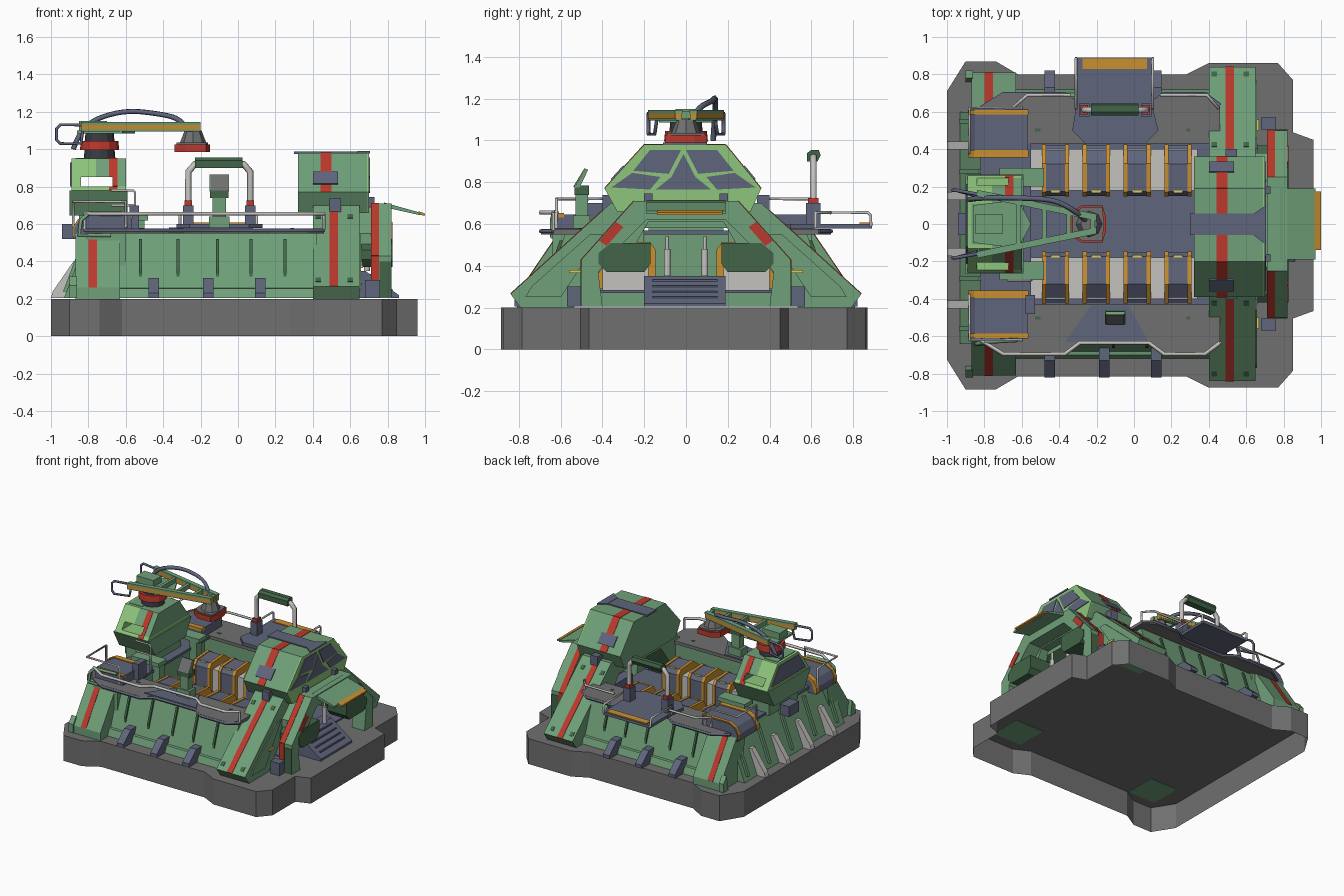
import bpy, bmesh, math
from mathutils import Vector

cube = bpy.data.objects.get("Cube")
if cube:
    bpy.data.objects.remove(cube, do_unlink=True)


def material(name, r, g, b):
    m = bpy.data.materials.new(name)
    m.use_nodes = True
    m.diffuse_color = (r, g, b, 1)
    m.node_tree.nodes["Principled BSDF"].inputs["Base Color"].default_value = (r, g, b, 1)
    return m


GREEN = material("hull green", .16, .35, .19)
LIME = material("light green", .27, .56, .2)
MOSS = material("dark green", .055, .13, .065)
BLUE = material("slate blue", .115, .13, .2)
RED = material("stripe red", .5, .04, .025)
ORANGE = material("trim orange", .6, .28, .03)
YELLOW = material("lamp yellow", .75, .6, .1)
GREY = material("base grey", .16, .16, .16)
PALE = material("pale grey", .55, .54, .52)
DARK = material("dark grey", .04, .045, .055)


def finish(name, bm, mat):
    bmesh.ops.recalc_face_normals(bm, faces=bm.faces)
    me = bpy.data.meshes.new(name)
    bm.to_mesh(me)
    bm.free()
    me.materials.append(mat)
    ob = bpy.data.objects.new(name, me)
    bpy.context.collection.objects.link(ob)
    return ob


def prism(name, pts, axis, lo, hi, mat, open_low=False):
    """Extrude a flat profile along one axis."""
    bm = bmesh.new()
    place = {"x": lambda p, t: (t, p[0], p[1]), "y": lambda p, t: (p[0], t, p[1]),
             "z": lambda p, t: (p[0], p[1], t)}[axis]
    a, b = ([bm.verts.new(place(p, t)) for p in pts] for t in (lo, hi))
    if not open_low:
        bm.faces.new(a)
    bm.faces.new(b)
    for i in range(len(pts)):
        j = (i + 1) % len(pts)
        bm.faces.new((a[i], a[j], b[j], b[i]))
    return finish(name, bm, mat)


def box(name, x0, x1, y0, y1, z0, z1, mat):
    return prism(name, [(x0, y0), (x1, y0), (x1, y1), (x0, y1)], "z", z0, z1, mat)


def cone(name, x, y, z0, z1, r0, r1, mat, sides=12):
    bm = bmesh.new()
    bmesh.ops.create_cone(bm, cap_ends=True, segments=sides, radius1=r0, radius2=r1, depth=z1 - z0)
    bmesh.ops.translate(bm, verts=bm.verts, vec=(x, y, (z0 + z1) / 2))
    return finish(name, bm, mat)


def pipe(name, pts, r, mat, kind="POLY"):
    cu = bpy.data.curves.new(name, "CURVE")
    cu.dimensions, cu.bevel_depth, cu.bevel_resolution, cu.use_fill_caps = "3D", r, 1, True
    sp = cu.splines.new(kind)
    sp.points.add(len(pts) - 1)
    for p, co in zip(sp.points, pts):
        p.co = (*co, 1)
    if kind == "NURBS":
        sp.use_endpoint_u, sp.order_u = True, 3
    tmp = bpy.data.objects.new(name, cu)
    me = bpy.data.meshes.new_from_object(tmp)
    bpy.data.objects.remove(tmp)
    me.materials.clear()
    me.materials.append(mat)
    me.shade_smooth()
    ob = bpy.data.objects.new(name, me)
    bpy.context.collection.objects.link(ob)
    return ob


def strip(name, p, q, x0, x1, mat, t=.003):
    """Thin painted plate lying on a slope in the yz plane, on its upper side."""
    p, q = Vector(p), Vector(q)
    d = (q - p).normalized()
    n = Vector((-d.y, d.x))
    n = (n if n.y > 0 else -n) * t
    return prism(name, [p, q, q + n, p + n], "x", x0, x1, mat)


# Open-bottomed base slab
half = [(-1, .71), (-.9, .87), (-.74, .87), (-.62, .8), (.28, .8), (.4, .86), (.77, .86),
        (.85, .77), (.85, .49), (.96, .45)]
prism("base_slab", half + [(x, -y - .015) for x, y in reversed(half)], "z", 0, .2, GREY, open_low=True)

# Hull trough, cargo floor and rear end wall
prism("hull", [(-.7, .204), (-.58, .55), (-.44, .55), (-.44, .27), (.44, .27), (.44, .55), (.58, .55),
               (.7, .204)], "x", -.65, .42, GREEN)
box("cargo_floor", -.6, .66, -.43, .43, .27, .285, BLUE)
prism("end_wall", [(-.93, .204), (-.8, .55), (-.6, .55), (-.6, .204)], "y", -.64, .6, GREEN)
box("end_wall_deck", -.82, -.55, -.5, .5, .55, .57, BLUE)
for y in (-.43, -.15, .15, .42):
    prism("end_fin", [(-1, .204), (-.99, .24), (-.88, .4), (-.85, .4), (-.9, .204)], "y", y - .022, y + .022, PALE)
for y in (-.56, -.29, 0, .28, .55):
    prism("end_rib", [(-.935, .24), (-.83, .52), (-.8, .52), (-.88, .24)], "y", y - .012, y + .012, GREEN)

edge = [(-.82, .62), (-.7, .695), (-.37, .695), (-.29, .635), (.08, .635), (.16, .695), (.38, .695), (.46, .635)]
for s in (1, -1):
    # Walkways with blue patch, trim and handrail
    prism("walkway", [(x, s * y) for x, y in edge] + [(.46, s * .43), (-.55, s * .43), (-.82, s * .55)],
          "z", .55, .575, GREY)
    pipe("walkway_trim", [(x, s * y, .565) for x, y in edge], .01, BLUE)
    for x0, x1 in ((-.53, -.5), (.28, .3)):
        box("deck_notch", x0, x1, s * .495, s * .51, .575, .579, MOSS)
    if s < 0:
        prism("walkway_patch", [(-.37, -.632), (.08, -.632), (-.03, -.435), (-.23, -.435)], "z", .575, .581, BLUE)
        pipe("handrail", [(x, s * y, .655) for x, y in edge], .011, PALE)
        for x, y in (edge[0], edge[-1]):
            pipe("handrail_post", [(x, s * y, .57), (x, s * y, .655)], .008, PALE)
    else:
        for a, b, c in ((-.65, -.57, -.34), (.45, .39, .14)):
            pipe("handrail", [(a, .62, .58), (a, .62, .655), (b, .69, .655), (c, .69, .655)], .009, PALE)
    # Wall slits, skirt and wedge feet
    for x in (-.52, -.32, -.11, .07, .25):
        prism("wall_slit", [(s * .664, .32), (s * .66, .36), (s * .605, .52), (s * .59, .52), (s * .655, .32)],
              "x", x - .008, x + .008, MOSS)
    prism("wall_skirt", [(s * .72, .204), (s * .7, .255), (s * .67, .26), (s * .67, .204)], "x", -.63, .4, GREEN)
    for x in (-.45, -.16, .12):
        prism("wedge_foot", [(s * .82, .204), (s * .82, .23), (s * .73, .31), (s * .64, .31), (s * .66, .204)],
              "x", x - .028, x + .028, BLUE)
    # Cargo rack and containers
    box("cargo_rack", -.55, .34, s * .18, s * .4, .28, .46, PALE)
    for i in range(4):
        x = -.42 + i * .2185
        shape = [(.15, .29), (.15, .47), (.175, .505), (.32, .515), (.42, .44), (.42, .29)]
        prism("container", [(s * y, z) for y, z in shape], "x", x - .062, x + .062, BLUE)
        trim = [(s * (y + (.004 if y > .2 else -.004)), z + (.006 if z > .4 else 0)) for y, z in shape]
        for e in (-1, 1):
            prism("container_trim", trim, "x", x + e * .062 - .011, x + e * .062 + .011, ORANGE)
        box("container_latch", x - .025, x + .025, s * .167, s * .178, .5, .512, YELLOW)

    # Rear corner legs
    prism("rear_leg", [(s * .81, .197), (s * .81, .26), (s * .6, .57), (s * .5, .57), (s * .56, .197)],
          "x", -.87, -.63, GREEN)
    strip("rear_leg_stripe", (s * .81, .26), (s * .6, .57), -.8, -.755, RED)
    prism("rear_leg_cap", [(s * .82, .204), (s * .82, .27), (s * .78, .32), (s * .76, .204)], "x", -.9, -.86, GREEN)
    # Rear lockers with curved outer end and orange edge bands
    lock = [(-.57, .57), (-.57, .645), (-.8, .645), (-.85, .62), (-.88, .57), (-.88, .52), (-.8, .52)]
    prism("locker", lock, "y", s * .36, s * .615, BLUE)
    band = [(-.565, .63), (-.565, .652), (-.802, .652), (-.856, .625), (-.888, .572), (-.888, .53), (-.87, .53),
            (-.84, .61), (-.8, .63)]
    for a, b in ((.355, .395), (.585, .61)):
        prism("locker_band", band, "y", s * a, s * b, ORANGE)
    pipe("locker_rail", [(-.6, s * .62, .58), (-.6, s * .62, .72), (-.88, s * .62, .72), (-.88, s * .38, .72),
                         (-.88, s * .38, .58)], .008, PALE)

    # Main gantry leg stripes, notches, side panels and feet
    strip("gantry_stripe", (s * .84, .265), (s * .36, .7), .49, .535, RED)
    for z in (.29, .63):
        y = .84 - (z - .265) * 1.103
        for x in (.43, .6):
            strip("gantry_notch", (s * y, z), (s * (y - .025), z + .022), x - .015, x + .015, MOSS)
    prism("gantry_panel", [(s * .77, .25), (s * .74, .3), (s * .46, .55), (s * .4, .55), (s * .6, .25)],
          "x", .65, .658, GREEN)
    box("gantry_clip", .49, .55, s * .34, s * .4, .66, .74, BLUE)
    box("blue_foot", .68, .76, s * .505, s * .57, .204, .3, BLUE)
    # Front arch stripes, dark lower panel, pods and jacks
    strip("front_arch_stripe", (s * .5, .43), (s * .25, .71), .712, .755, RED)
    box("front_arch_stripe_lower", .712, .755, s * .499, s * .506, .25, .43, RED)
    box("front_arch_panel", .757, .82, s * .499, s * .504, .21, .4, MOSS)
    prism("front_arch_patch", [(s * .415, .52), (s * .335, .61), (s * .3, .585), (s * .38, .495)],
          "x", .82, .826, RED)
    prism("side_pod", [(s * .17, .41), (s * .2, .37), (s * .38, .37), (s * .42, .41), (s * .42, .46), (s * .36, .51),
                       (s * .17, .51)], "x", .66, .826, MOSS)
    box("pod_lamp", .65, .668, s * .5, s * .56, .365, .38, YELLOW)
    cone("jack", .69, s * .09, .35, .48, .016, .016, PALE)
    cone("jack_rod", .69, s * .09, .48, .54, .008, .008, PALE)

# Main gantry arch, front arch, awning and ramp
prism("main_gantry", [(-.84, .265), (-.36, .7), (.36, .7), (.84, .265), (.79, .197), (.54, .197), (.26, .58),
                      (-.26, .58), (-.54, .197), (-.79, .197)], "x", .4, .65, GREEN)
prism("front_arch", [(-.5, .204), (-.5, .43), (-.25, .71), (.25, .71), (.5, .43), (.5, .204), (.4, .204), (.42, .37),
                     (.34, .47), (.19, .62), (-.19, .62), (-.34, .47), (-.42, .37), (-.4, .204)],
      "x", .71, .82, GREEN)
prism("arch_link", [(-.38, .4), (-.38, .55), (-.23, .69), (.23, .69), (.38, .55), (.38, .4), (.3, .4), (.18, .61),
                    (-.18, .61), (-.3, .4)], "x", .64, .715, GREEN)
prism("awning", [(.78, .715), (.97, .662), (.97, .648), (.78, .69)], "y", -.19, .19, GREEN)
prism("awning_lip", [(.965, .668), (1, .656), (1, .644), (.965, .65)], "y", -.14, .175, ORANGE)
prism("ramp", [(.6, .204), (.6, .35), (.68, .35), (.86, .22), (.86, .204)], "y", -.2, .19, BLUE)
for i in range(4):
    x = .71 + i * .037
    z = .35 - (x - .68) * .722
    box("ramp_cleat", x - .005, x + .005, -.16, .15, z - .02, z + .005, BLUE)

# Command cabin
cab = [(-.33, .66), (-.39, .77), (-.2, .98), (.19, .98), (.36, .77), (.31, .66)]
prism("cabin", cab, "x", .32, .69, GREEN)
prism("cabin_front_frame", cab, "x", .69, .7, LIME)
for p, q in ((cab[1], cab[2]), (cab[2], (-.06, .98)), ((.055, .98), cab[3]), (cab[4], cab[3])):
    strip("cabin_stripe", p, q, .44, .5, RED)
box("cabin_spine", .3, .66, -.06, .055, .975, .988, BLUE)
prism("cabin_spine_flare", [(.64, -.06), (.705, -.11), (.705, .1), (.64, .055)], "z", .978, .99, BLUE)
upper = [(.012, .955), (.16, .955), (.24, .855), (.07, .84)]
lower = [(.345, .775), (.245, .845), (.11, .825), (.16, .765)]
for s in (1, -1):
    for shape in (upper, lower):
        prism("cabin_window", [(s * y - .012, z) for y, z in shape], "x", .698, .705, BLUE)
    box("cabin_clip", .66, .73, s * .16, s * .2, .69, .745, BLUE)
prism("cabin_window", [(-.07, .825), (-.012, .935), (.045, .825), (.12, .765), (-.145, .765)], "x", .698, .705, BLUE)
strip("cabin_vent", (-.354, .81), (-.295, .875), .4, .535, BLUE, .008)
strip("cabin_vent", (.328, .81), (.275, .875), .4, .535, BLUE, .008)

# Crane operator pod with a look-through slot, on its column
box("crane_column", -.85, -.62, -.18, .18, .55, .67, GREEN)
prism("pod_belly", [(-.19, .645), (-.265, .78), (.265, .78), (.19, .645)], "x", -.9, -.59, GREEN)
slot, brow = (.245, .8), (.206, .85)
prism("pod_sill", [(-.26, .78), (-slot[0], .8), (slot[0], .8), (.26, .78)], "x", -.89, -.6, LIME)
for x0, x1, mat in ((-.89, -.76, LIME), (-.76, -.6, GREEN)):
    prism("pod_roof", [(-brow[0], .85), (-.13, .95), (.13, .95), (brow[0], .85)], "x", x0, x1, mat)
for x0, x1, mat in ((-.89, -.84, LIME), (-.67, -.6, GREEN)):
    prism("pod_pillar", [(-slot[0], .8), (-brow[0], .85), (brow[0], .85), (slot[0], .8)], "x", x0, x1, mat)
box("pod_roof_panel", -.87, -.76, -.11, .11, .945, .954, GREEN)
prism("pod_back_window", [(-.21, .8), (-.12, .93), (.12, .93), (.21, .8)], "x", -.897, -.888, BLUE)
for s in (1, -1):
    strip("pod_stripe", (s * .26, .78), (s * slot[0], .8), -.69, -.645, RED)
    strip("pod_stripe", (s * slot[0], .8), (s * brow[0], .85), -.668, -.645, RED)
    strip("pod_stripe", (s * brow[0], .85), (s * .13, .95), -.69, -.645, RED)
box("pod_toolbox", -.94, -.86, -.06, .06, .52, .6, BLUE)

# Slewing ring
cx = -.74
cone("crane_neck", cx, 0, .945, 1, .085, .08, DARK)
cone("crane_ring", cx, 0, .995, 1.045, .105, .1, RED)
cone("crane_collar", cx, 0, 1.04, 1.09, .08, .075, DARK)
prism("crane_turntable", [(-.86, -.1), (-.62, -.13), (-.55, 0), (-.62, .13), (-.86, .1)], "z", 1.085, 1.1, GREEN)
box("crane_counterweight", -.85, -.7, -.05, .05, 1.1, 1.15, GREEN)
for s in (1, -1):
    for z0, z1, w, mat in ((1.095, 1.105, .014, GREEN), (1.105, 1.13, .017, ORANGE), (1.13, 1.145, .018, GREEN)):
        prism("crane_boom", [(-.84, s * (.165 - w)), (-.84, s * (.165 + w)), (-.2, s * (.035 + w)), (-.2, s * (.035 - w))],
              "z", z0, z1, mat)
    pipe("crane_guard", [(-.62, s * .12, 1.13), (-.95, s * .18, 1.13), (-.97, s * .18, 1.11), (-.97, s * .18, 1.05),
                         (-.95, s * .18, 1.03), (-.84, s * .15, 1.03), (-.83, s * .14, 1.1)], .009, BLUE)
for x, w in ((-.62, .12), (-.48, .09), (-.35, .065), (-.22, .04)):
    box("boom_brace", x - .012, x + .012, -w, w, 1.105, 1.14, GREEN)
pipe("crane_hose", [(-.88, .13, 1.0), (-.84, .14, 1.13), (-.62, .14, 1.21), (-.42, .13, 1.19), (-.3, .06, 1.16),
                    (-.26, .02, 1.09)], .014, BLUE, "NURBS")

# Crane lifting head
prism("lift_head", [(-.34, -.06), (-.28, -.1), (-.17, -.1), (-.15, -.04), (-.15, .04), (-.17, .1), (-.28, .1),
                    (-.34, .06)], "z", .985, 1.025, RED)
prism("lift_head_top", [(-.33, -.055), (-.275, -.09), (-.17, -.09), (-.16, 0), (-.17, .09), (-.275, .09), (-.33, .055)],
      "z", 1.025, 1.035, GREY)
cone("lift_head_cone", -.24, 0, 1.035, 1.1, .07, .045, GREY, 8)

# Rear landing platform
prism("platform", [(-.31, .89), (.1, .89), (.1, .62), (.13, .5), (.06, .43), (-.26, .43), (-.33, .5), (-.31, .62)],
      "z", .578, .6, BLUE)
box("platform_edge", -.275, .07, .83, .885, .6, .607, ORANGE)
for x in (-.31, .1):
    pipe("platform_rail", [(x, .62, .59), (x, .62, .655), (x, .87, .655), (x, .885, .64), (x, .885, .59)], .008, PALE)

# Lamp arch on the platform
pipe("lamp_arch", [(-.265, .61, .6), (-.265, .61, .88), (-.23, .61, .92), (.03, .61, .92), (.065, .61, .88),
                   (.065, .61, .6)], .018, PALE)
prism("lamp_bar", [(.58, .9), (.58, .94), (.6, .955), (.635, .955), (.645, .93), (.63, .9)], "x", -.23, .025, MOSS)
for x in (-.265, .065):
    box("lamp_foot", x - .028, x + .028, .575, .645, .6, .7, BLUE)
    box("lamp_foot_band", x - .02, x + .02, .585, .635, .7, .725, RED)

# Front deck console
box("console_foot", -.155, -.045, -.54, -.46, .58, .64, GREEN)
box("console_body", -.135, -.065, -.53, -.47, .64, .75, GREEN)
box("console_head", -.15, -.05, -.535, -.465, .74, .785, MOSS)
prism("console_screen_back", [(-.535, .775), (-.482, .865), (-.468, .86), (-.51, .775)], "x", -.152, -.048, GREEN)
prism("console_screen", [(-.54, .778), (-.487, .865), (-.482, .865), (-.535, .778)], "x", -.147, -.053, GREY)

# Small deck rails and fittings beside the crane pod
pipe("corner_rail", [(-.68, -.64, .54), (-.85, -.64, .54), (-.84, -.64, .62), (-.8, -.63, .655), (-.62, -.62, .655)],
     .012, GREEN)
for z in (.7, .78):
    pipe("pod_rail", [(-.68, -.3, z), (-.56, -.3, z), (-.55, -.3, z - .01), (-.55, -.3, .58)], .007, PALE)
box("deck_crate", -.58, -.53, -.48, -.38, .57, .7, BLUE)
for s in (1, -1):
    box("deck_post", -.56, -.5, s * .2, s * .26, .28, .64, GREEN)
    box("deck_shelf", -.72, -.48, s * .2, s * .3, .62, .65, GREEN)
